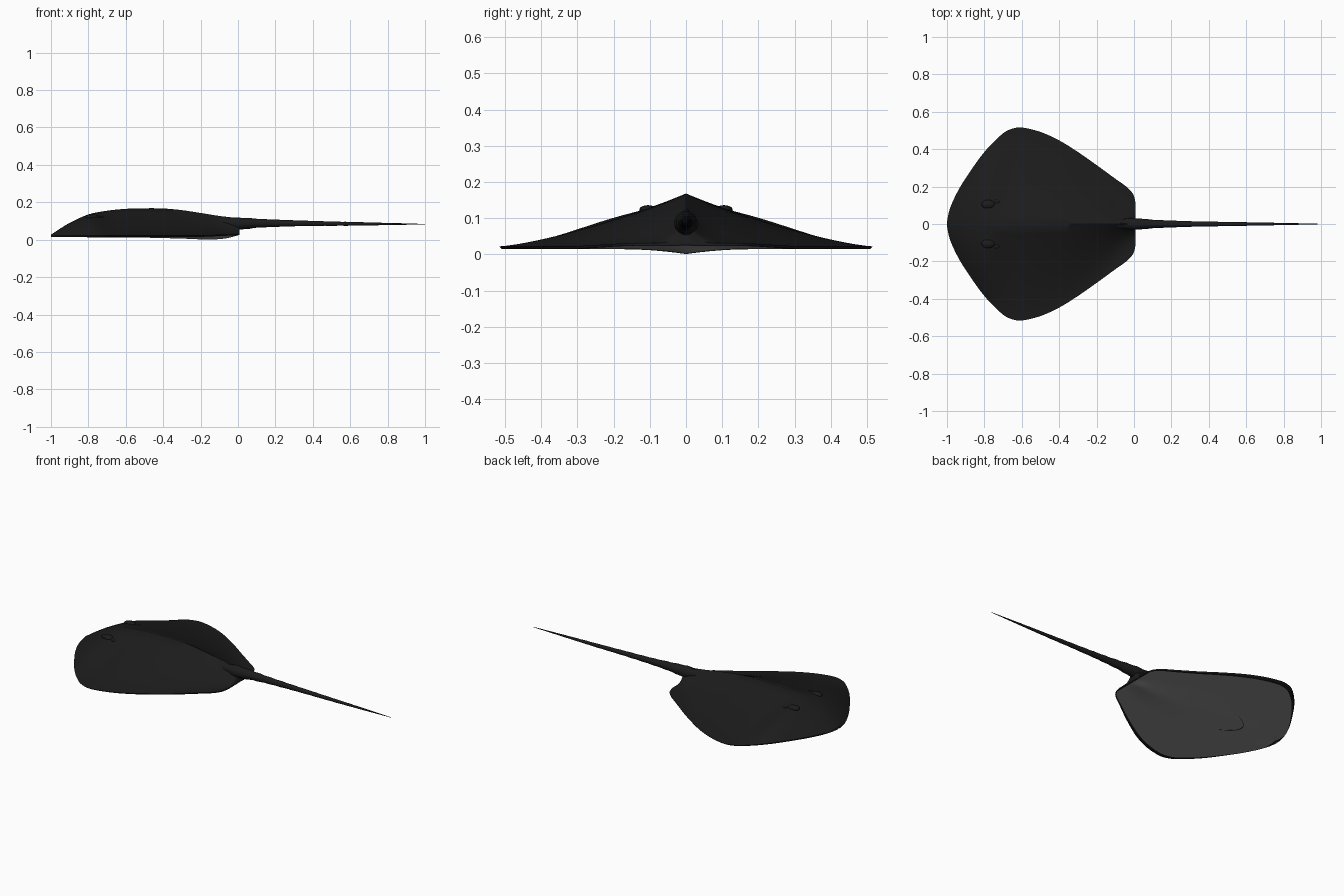
import bpy, bmesh, math

if "Cube" in bpy.data.objects:
    bpy.data.objects.remove(bpy.data.objects["Cube"])


def material(name, v):
    m = bpy.data.materials.new(name)
    m.diffuse_color = (v, v, v, 1)
    m.use_nodes = True
    m.node_tree.nodes["Principled BSDF"].inputs["Base Color"].default_value = m.diffuse_color
    return m


DARK = material("charcoal skin", 0.0115)
BELLY = material("grey belly", 0.27)


def curve(points, x):
    """Smooth interpolation through (x, value) points."""
    n = len(points)
    if x <= points[0][0]:
        return points[0][1]
    if x >= points[-1][0]:
        return points[-1][1]
    i = max(k for k in range(n - 1) if points[k][0] <= x)

    def slope(k):
        a, b = points[max(k - 1, 0)], points[min(k + 1, n - 1)]
        return (b[1] - a[1]) / (b[0] - a[0])
    (x0, y0), (x1, y1) = points[i], points[i + 1]
    h = x1 - x0
    t = (x - x0) / h
    return ((2*t**3 - 3*t*t + 1) * y0 + (t**3 - 2*t*t + t) * h * slope(i)
            + (3*t*t - 2*t**3) * y1 + (t**3 - t*t) * h * slope(i + 1))


WIDTH = [(-1, .0), (-.99, .065), (-.95, .16), (-.9, .245), (-.8, .385), (-.7, .485),
         (-.65, .51), (-.6, .516), (-.5, .492), (-.4, .447), (-.3, .385), (-.2, .315),
         (-.1, .242), (-.03, .19), (0, .15), (.008, .11)]
RIDGE = [(-1, .027), (-.95, .06), (-.9, .09), (-.8, .135), (-.7, .155), (-.6, .165), (-.5, .168),
         (-.4, .167), (-.3, .158), (-.2, .143), (-.1, .127), (.008, .115)]
KEEL = [(-1, .02), (-.8, .013), (-.5, .011), (-.3, .006), (-.15, .001), (-.06, .008), (.008, .026)]
PEAK = [(-.6, 1.35), (-.5, 1.4), (-.3, 1.5), (-.15, 2.0), (-.05, 3.5), (.008, 5)]


def rim(x):
    return .022 + .009 * max(0, (x + .2) / .2)


def top_z(x, t):
    head = min(1, max(0, (-.65 - x) / .18))
    head = head * head * (3 - 2 * head)
    f = head * (1 - t ** 1.8) + (1 - head) * (1 - t) ** curve(PEAK, x)
    return rim(x) + max(0, curve(RIDGE, x) - rim(x)) * f


def belly_z(x, t):
    edge = rim(x) - .007
    return edge + (curve(KEEL, x) - edge) * (1 - min(1, t * 2.2)) ** 1.2


def finish(bm, name, mats, angle=50):
    bmesh.ops.recalc_face_normals(bm, faces=bm.faces)
    me = bpy.data.meshes.new(name)
    bm.to_mesh(me)
    bm.free()
    for m in mats:
        me.materials.append(m)
    ob = bpy.data.objects.new(name, me)
    bpy.context.collection.objects.link(ob)
    bpy.ops.object.select_all(action='DESELECT')
    ob.select_set(True)
    bpy.context.view_layer.objects.active = ob
    bpy.ops.object.shade_smooth_by_angle(angle=math.radians(angle))
    return ob


def loft(rings, name, mats, rule=None):
    """Skin closed rings of points and cap both ends."""
    bm = bmesh.new()
    vs = [[bm.verts.new(p) for p in r] for r in rings]
    n = len(vs[0])
    for i, (a, b) in enumerate(zip(vs, vs[1:])):
        for j in range(n):
            f = bm.faces.new((a[j], a[(j+1) % n], b[(j+1) % n], b[j]))
            f.material_index = rule(i, j) if rule else 0
    bm.faces.new(vs[0])
    bm.faces.new(vs[-1])
    return finish(bm, name, mats)


# Flat disc body: domed upper skin, dark rim wrapping under, pale underside
N, M = 64, 24
T = [2 * j / M - 1 for j in range(M + 1)]
T = [.5 * t + .5 * math.sin(math.pi / 2 * t) for t in T]
rings = []
for i in range(N + 1):
    u = i / N
    x = -.9995 + 1.0085 * (.5 * u + .25 * (1 - math.cos(math.pi * u)))
    w = max(.012, curve(WIDTH, x))
    ring = [(x, w * t, top_z(x, abs(t))) for t in T]
    ring += [(x, w * t * .985, belly_z(x, abs(t))) for t in reversed(T)]
    rings.append(ring)
loft(rings, "disc_body", [DARK, BELLY],
     lambda i, j: 1 if M + 2 <= j < 2 * M and 2 <= i < N - 1 else 0)

# Long whip tail, rooted inside the back ridge
TAIL = [(-.25, .085, .012), (-.1, .09, .026), (-.03, .0865, .032), (.02, .086, .032), (.08, .088, .026),
        (.2, .088, .019), (.4, .087, .0135), (.6, .085, .01), (.8, .084, .006), (1, .083, .001)]
MID = [(a, b) for a, b, c in TAIL]
RAD = [(a, c) for a, b, c in TAIL]
rings = []
for i in range(57):
    x = -.25 + 1.25 * i / 56
    r = curve(RAD, x) * (1 + .05 * math.sin(i * 1.9))
    rings.append([(x, r * .95 * math.cos(a), curve(MID, x) + r * math.sin(a))
                  for a in (2 * math.pi * k / 16 for k in range(16))])
loft(rings, "whip_tail", [DARK])


def ellipsoid(name, loc, size, mat):
    bm = bmesh.new()
    bmesh.ops.create_uvsphere(bm, u_segments=16, v_segments=10, radius=1)
    for v in bm.verts:
        v.co = [c * s + l for c, s, l in zip(v.co, size, loc)]
    finish(bm, name, [mat])


def skin_point(x, y):
    return (x, y, top_z(x, abs(y) / curve(WIDTH, x)))


# Raised eyes with breathing holes behind them
for side, s in (("left", -1), ("right", 1)):
    x, y, z = skin_point(-.78, s * .105)
    ellipsoid(side + "_eye_bump", (x, y, z - .003), (.036, .024, .014), DARK)
    ellipsoid(side + "_eye", (x - .004, y + s * .015, z + .001), (.012, .008, .006), DARK)
    x, y, z = skin_point(-.735, s * .12)
    ellipsoid(side + "_spiracle", (x, y, z - .001), (.016, .01, .004), DARK)

# Curved mouth line on the underside
rings = []
for i in range(17):
    y = -.09 + .18 * i / 16
    x = -.75 + .09 * (y / .09) ** 2
    z = belly_z(x, abs(y) / curve(WIDTH, x)) - .0005
    rings.append([(x - .002, y, z), (x + .002, y, z), (x + .002, y, z + .004), (x - .002, y, z + .004)])
loft(rings, "mouth", [DARK])
